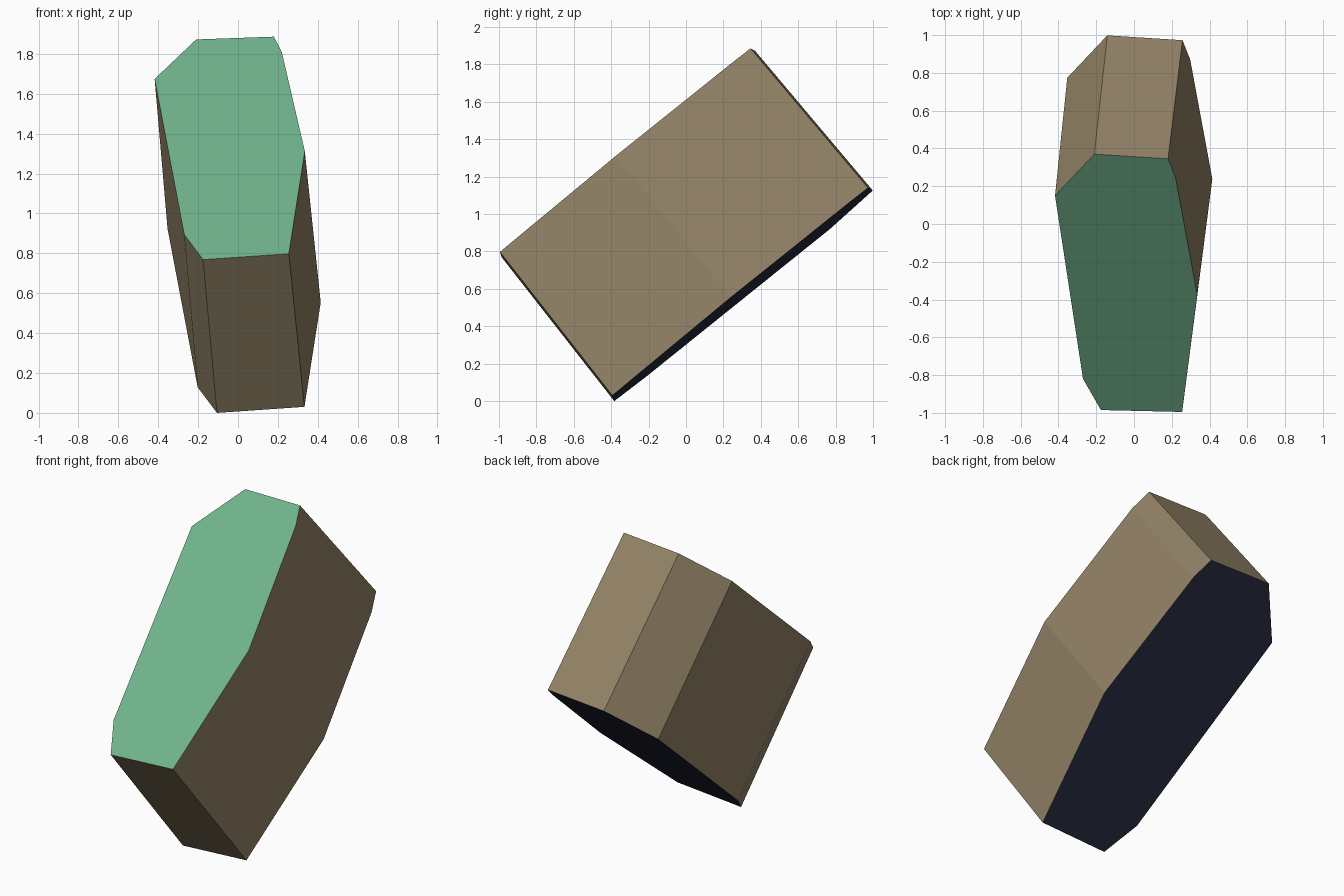
import bpy, bmesh
from mathutils import Vector

if "Cube" in bpy.data.objects:
    bpy.data.objects.remove(bpy.data.objects["Cube"])


def srgb(r, g, b):
    lin = [(c / 255 / 12.92) if c < 10 else ((c / 255 + 0.055) / 1.055) ** 2.4 for c in (r, g, b)]
    return (*lin, 1.0)


def material(name, rgb):
    m = bpy.data.materials.new(name)
    m.diffuse_color = srgb(*rgb)
    m.use_nodes = True
    m.node_tree.nodes["Principled BSDF"].inputs["Base Color"].default_value = m.diffuse_color
    return m


# Outline of the tilted upper face, seen from above
outline = [(-0.21, 0.37), (0.18, 0.345), (0.22, 0.245), (0.335, -0.375),
           (0.255, -0.995), (-0.175, -0.985), (-0.27, -0.82), (-0.418, 0.15)]
top = [Vector((x, y, 1.588 + 0.817 * y + 0.088 * x)) for x, y in outline]

# Lower face: moved along the block's axis and very slightly larger
centre = Vector((0, -0.31, 1.33))
axis = Vector((0.073, 0.615, -0.757))
bottom = [centre + axis + (p - centre) * 1.02 for p in top]

# Tilted eight-sided block
bm = bmesh.new()
tv = [bm.verts.new(p) for p in top]
bv = [bm.verts.new(p) for p in bottom]
bm.faces.new(tv).material_index = 1
bm.faces.new(bv[::-1]).material_index = 2
for i in range(len(tv)):
    j = (i + 1) % len(tv)
    bm.faces.new((tv[j], tv[i], bv[i], bv[j]))
bmesh.ops.recalc_face_normals(bm, faces=bm.faces)

# Stand it on the floor
low = min(v.co.z for v in bm.verts)
bmesh.ops.translate(bm, verts=bm.verts, vec=(0, 0, -low))

mesh = bpy.data.meshes.new("tilted_block")
bm.to_mesh(mesh)
bm.free()
for name, rgb in (("tan_sides", (148, 132, 103)),
                  ("green_top", (114, 181, 142)),
                  ("navy_base", (35, 40, 59))):
    mesh.materials.append(material(name, rgb))
bpy.context.collection.objects.link(bpy.data.objects.new("tilted_block", mesh))
